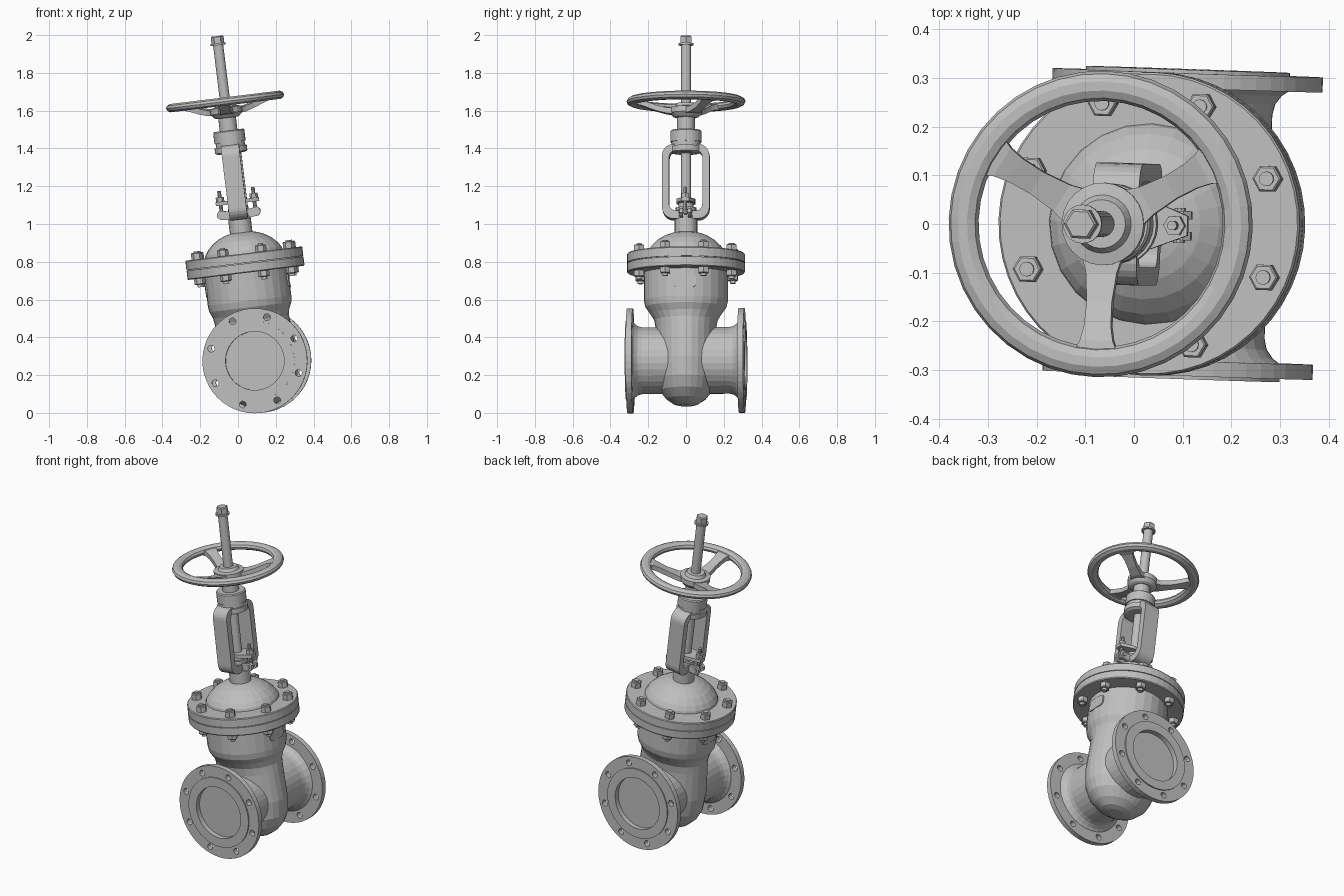
import bpy, bmesh, math
from mathutils import Matrix, Vector

if "Cube" in bpy.data.objects:
    bpy.data.objects.remove(bpy.data.objects["Cube"])

PI = math.pi
# Whole valve leans about 7 degrees and is turned slightly about its stem
BASE = (Matrix.Translation((0.10, 0, 0.277)) @ Matrix.Rotation(math.radians(-7), 4, 'Y')
        @ Matrix.Rotation(math.radians(-2), 4, 'Z'))
GREY = bpy.data.materials.new("cast_grey")
GREY.diffuse_color = (0.52, 0.52, 0.52, 1)
GREY.use_nodes = True
GREY.node_tree.nodes["Principled BSDF"].inputs["Base Color"].default_value = GREY.diffuse_color


def finish(name, bm, mat=Matrix()):
    bmesh.ops.recalc_face_normals(bm, faces=bm.faces)
    bm.transform(BASE @ mat)
    me = bpy.data.meshes.new(name)
    bm.to_mesh(me)
    bm.free()
    me.materials.append(GREY)
    ob = bpy.data.objects.new(name, me)
    bpy.context.collection.objects.link(ob)
    return ob


def skin(bm, loops, cyclic=False):
    """Bridge loops of equal point count, capping the ends unless cyclic."""
    rings = [[bm.verts.new(p) for p in loop] for loop in loops]
    pairs = list(zip(rings, rings[1:]))
    if cyclic:
        pairs.append((rings[-1], rings[0]))
    else:
        bm.faces.new(rings[0][::-1])
        bm.faces.new(rings[-1])
    for a, b in pairs:
        for i in range(len(a)):
            j = (i + 1) % len(a)
            bm.faces.new((a[i], a[j], b[j], b[i]))


def turn(bm, profile, segs=32, x=0, y=0, phase=0):
    """Turned form: profile rows are (height, radius) or (height, x radius, y radius)."""
    skin(bm, [[(x + p[1] * math.cos(2 * PI * i / segs + phase),
                y + p[-1] * math.sin(2 * PI * i / segs + phase), p[0])
               for i in range(segs)] for p in profile])


def turned(name, profile, segs=32, mat=Matrix()):
    bm = bmesh.new()
    turn(bm, profile, segs)
    return finish(name, bm, mat)


def round_rect(hw, z0, z1, r, n=6):
    pts = []
    for k, (cy, cz) in enumerate([(hw - r, z1 - r), (r - hw, z1 - r), (r - hw, z0 + r), (hw - r, z0 + r)]):
        for i in range(n + 1):
            a = PI / 2 * (k + i / n)
            pts.append((cy + r * math.cos(a), cz + r * math.sin(a)))
    return pts


# Body: flattened bulb below, widening to a round upper chest
body = [(-0.24, 0.05, 0.035), (-0.232, 0.09, 0.065), (-0.205, 0.135, 0.105), (-0.16, 0.178, 0.14),
        (-0.10, 0.205, 0.157), (0, 0.215, 0.16), (0.17, 0.203, 0.16), (0.215, 0.198, 0.168),
        (0.25, 0.203, 0.19), (0.285, 0.219, 0.215), (0.32, 0.223, 0.223), (0.48, 0.223, 0.223)]
turned("body", body, 28)

# Pipe ends with drilled flanges
for tag, ang in (("front", 90), ("back", -90)):
    rot = Matrix.Rotation(math.radians(ang), 4, 'X')
    turned(tag + "_pipe_neck", [(0, 0.177), (0.23, 0.177), (0.252, 0.182), (0.27, 0.195), (0.283, 0.213)], 32, rot)
    flange = turned(tag + "_pipe_flange", [(0.28, 0.278), (0.311, 0.278), (0.311, 0.21), (0.318, 0.21),
                                           (0.318, 0.155), (0.288, 0.155)], 48, rot)
    bm = bmesh.new()
    for k in range(8):
        a = PI / 8 + k * PI / 4
        turn(bm, [(0.25, 0.018), (0.35, 0.018)], 12, 0.24 * math.cos(a), 0.24 * math.sin(a))
    drill = finish(tag + "_hole_cutter", bm, rot)
    drill.hide_render = True
    drill.hide_set(True)
    mod = flange.modifiers.new("holes", 'BOOLEAN')
    mod.operation, mod.object, mod.solver = 'DIFFERENCE', drill, 'EXACT'

# Raised data plates on both sides of the chest
for side, sx in (("right", 1), ("left", -1)):
    bm = bmesh.new()
    pts = round_rect(0.06, 0.365, 0.435, 0.02, 4)
    skin(bm, [[(sx * (math.sqrt(0.223 ** 2 - y * y) + d), y, z) for y, z in pts] for d in (-0.02, 0.006)])
    finish(side + "_data_plate", bm)

# Bonnet joint: two flanges with a thin gasket seam
turned("body_flange", [(0.468, 0.308), (0.473, 0.312), (0.517, 0.312)], 48)
turned("gasket", [(0.516, 0.304), (0.522, 0.304)], 48)
turned("bonnet_flange", [(0.521, 0.312), (0.566, 0.312), (0.571, 0.308)], 48)
turned("bonnet_dome", [(0.565, 0.208), (0.585, 0.203), (0.61, 0.186), (0.64, 0.155), (0.663, 0.118),
                       (0.676, 0.085), (0.682, 0.06), (0.77, 0.06)], 24)

# Bonnet bolts with heads above and nuts below
for k in range(8):
    a = PI / 8 + k * PI / 4
    x, y = 0.265 * math.cos(a), 0.265 * math.sin(a)
    bm = bmesh.new()
    turn(bm, [(0.57, 0.030), (0.602, 0.030), (0.606, 0.026)], 6, x, y)
    turn(bm, [(0.436, 0.026), (0.44, 0.030), (0.469, 0.030)], 6, x, y)
    turn(bm, [(0.422, 0.015), (0.613, 0.015)], 12, x, y)
    finish("bonnet_bolt_%d" % (k + 1), bm)

# Yoke frame
bm = bmesh.new()
outer, inner = round_rect(0.125, 0.752, 1.15, 0.06), round_rect(0.088, 0.795, 1.115, 0.035)
skin(bm, [[(x, y, z) for y, z in loop] for loop, x in
          ((outer, -0.048), (outer, 0.048), (inner, 0.048), (inner, -0.048))], cyclic=True)
finish("yoke", bm)
turned("stuffing_box", [(0.75, 0.055), (0.815, 0.055), (0.815, 0.04), (0.85, 0.04)], 20)

# Gland plate, tapered towards its two bolts
bm = bmesh.new()
plate = [(0.115, 0.02), (0.04, 0.05), (-0.04, 0.05), (-0.115, 0.02),
         (-0.115, -0.02), (-0.04, -0.05), (0.04, -0.05), (0.115, -0.02)]
skin(bm, [[(x, y, z) for x, y in plate] for z in (0.838, 0.858)])
finish("gland_plate", bm)
for side, sx in (("right", 1), ("left", -1)):
    bm = bmesh.new()
    x = sx * 0.09
    turn(bm, [(0.77, 0.010), (0.915, 0.010)], 10, x)
    turn(bm, [(0.858, 0.022), (0.882, 0.022)], 6, x)
    finish(side + "_gland_bolt", bm)
    # Eye lug carrying the swing bolt
    bm = bmesh.new()
    lug = [(0.04, 0.755), (0.10, 0.762), (0.115, 0.775), (0.115, 0.797), (0.10, 0.81), (0.04, 0.80)]
    for y0, y1 in ((-0.03, -0.013), (0.013, 0.03)):
        skin(bm, [[(sx * px, y, pz) for px, pz in lug] for y in (y0, y1)])
    finish(side + "_gland_lug", bm)
    bm = bmesh.new()
    turn(bm, [(-0.036, 0.012), (0.036, 0.012)], 10)
    finish(side + "_gland_pin", bm, Matrix.Translation((x, 0, 0.785)) @ Matrix.Rotation(PI / 2, 4, 'X'))

# Bearing housing on top of the yoke
turned("bearing_housing", [(1.105, 0.07), (1.112, 0.086), (1.142, 0.086), (1.142, 0.077), (1.165, 0.077),
                           (1.165, 0.083), (1.222, 0.083), (1.228, 0.078)], 28)
turned("drive_sleeve", [(1.22, 0.047), (1.31, 0.047)], 24)

# Stem with hexagonal end and collar
turned("stem", [(0.80, 0.027), (1.70, 0.027)], 20)
turned("stem_collar", [(1.682, 0.04), (1.692, 0.04)], 20)
turned("stem_hex_end", [(1.69, 0.034), (1.726, 0.034), (1.731, 0.029)], 6)

# Handwheel: rim, hub and three dished spokes
bm = bmesh.new()
rim = []
for i in range(40):
    a = 2 * PI * i / 40
    rim.append([((0.284 + 0.031 * math.cos(b)) * math.cos(a), (0.284 + 0.031 * math.cos(b)) * math.sin(a),
                 1.382 + 0.023 * math.sin(b)) for b in [2 * PI * j / 10 for j in range(10)]])
skin(bm, rim, cyclic=True)
finish("handwheel_rim", bm)
turned("handwheel_hub", [(1.295, 0.055), (1.30, 0.068), (1.32, 0.085), (1.35, 0.085), (1.355, 0.06),
                         (1.372, 0.05)], 24)
for k in range(3):
    bm = bmesh.new()
    rows = [(0.04, 0.05, 1.328), (0.10, 0.032, 1.332), (0.16, 0.026, 1.348), (0.21, 0.028, 1.366),
            (0.24, 0.034, 1.376), (0.275, 0.05, 1.38)]
    skin(bm, [[(r, -w, z - 0.016), (r, w, z - 0.016), (r, w, z + 0.014), (r, -w, z + 0.014)] for r, w, z in rows])
    finish("handwheel_spoke_%d" % (k + 1), bm, Matrix.Rotation(math.radians(30 + 120 * k), 4, 'Z'))
